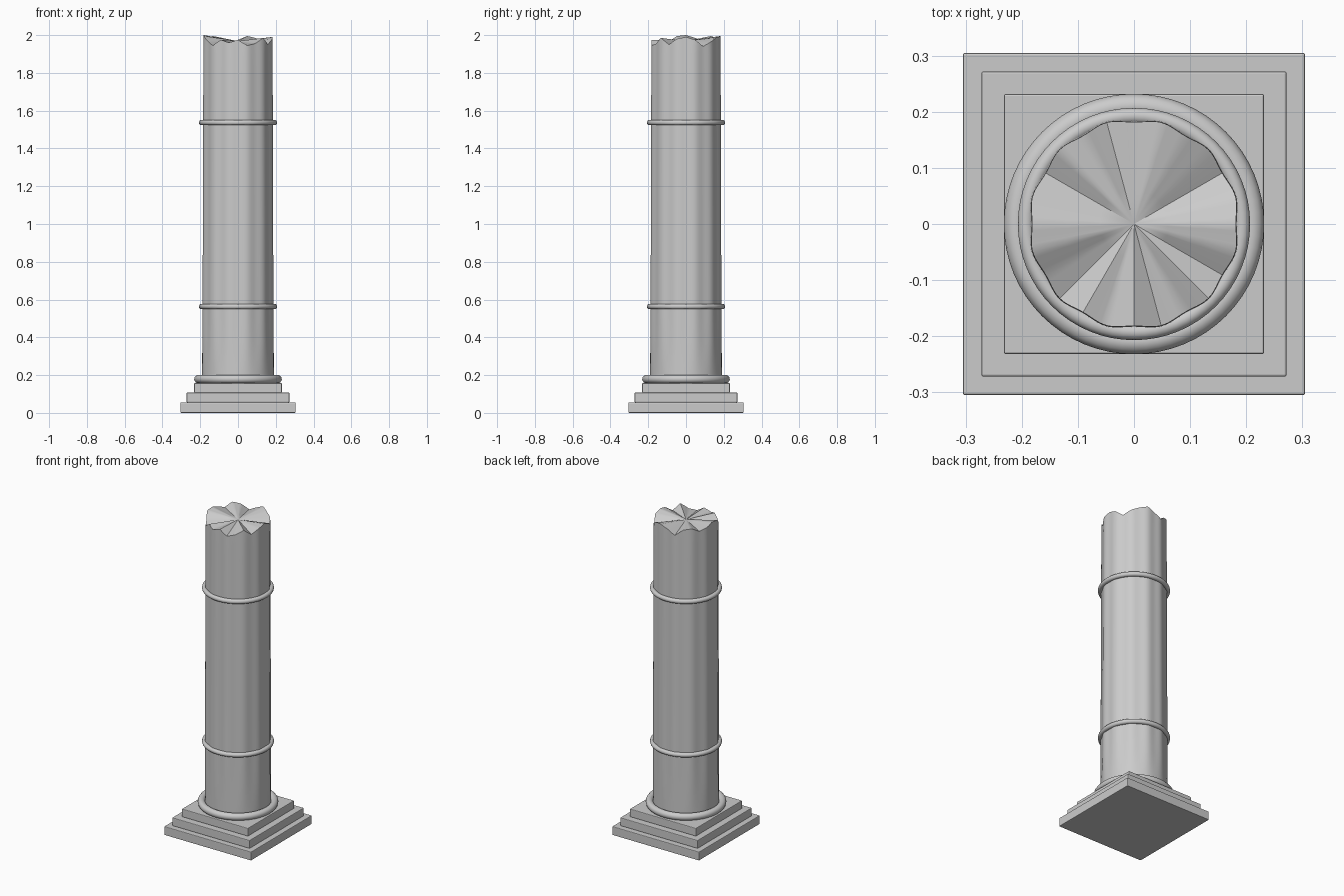
import bpy, bmesh, math

if "Cube" in bpy.data.objects:
    bpy.data.objects.remove(bpy.data.objects["Cube"])


def smooth(ob):
    bpy.ops.object.select_all(action='DESELECT')
    ob.select_set(True)
    bpy.context.view_layer.objects.active = ob
    bpy.ops.object.shade_smooth_by_angle(angle=math.radians(40))


def plinth_step(name, half, z0, z1):
    bpy.ops.mesh.primitive_cube_add(size=1, location=(0, 0, (z0 + z1) / 2))
    ob = bpy.context.object
    ob.name = name
    ob.scale = (2 * half, 2 * half, z1 - z0)
    bpy.ops.object.transform_apply(location=False, rotation=False, scale=True)
    bevel = ob.modifiers.new("soft_edges", 'BEVEL')
    bevel.width = 0.004
    bevel.segments = 2
    return ob


def ring(name, outer, tube, z):
    bpy.ops.mesh.primitive_torus_add(major_radius=outer - tube, minor_radius=tube,
                                     major_segments=64, minor_segments=14,
                                     location=(0, 0, z))
    ob = bpy.context.object
    ob.name = name
    smooth(ob)


# Stepped square plinth
plinth_step("plinth_lower", 0.305, 0.0, 0.055)
plinth_step("plinth_middle", 0.272, 0.055, 0.107)
plinth_step("plinth_upper", 0.232, 0.107, 0.158)

# Base moulding and the two shaft bands
ring("base_ring", 0.232, 0.022, 0.179)
ring("lower_band", 0.207, 0.0145, 0.563)
ring("upper_band", 0.207, 0.0145, 1.537)

# Broken rim heights, every 15 degrees starting at +x
RIM = [1.99, 1.975, 1.94, 1.965, 1.985, 1.995, 1.975, 1.95,
       1.985, 1.995, 1.97, 1.985, 2.0, 1.995, 1.965, 1.945,
       1.975, 1.96, 1.975, 1.945, 1.955, 1.985, 1.95, 1.98]
N = 96


def rim_height(i):
    t = i * len(RIM) / N
    k, f = int(t), t - int(t)
    return RIM[k % 24] * (1 - f) + RIM[(k + 1) % 24] * f


# Tapered, faintly faceted shaft: (height, radius, facet depth)
levels = [(0.158, 0.191, 0.0), (0.22, 0.191, 0.0), (0.38, 0.190, 0.003),
          (0.56, 0.189, 0.003), (1.05, 0.1875, 0.003), (1.54, 0.186, 0.003),
          (1.80, 0.185, 0.003), (1.90, 0.185, 0.003), (None, 0.1845, 0.003)]
bm = bmesh.new()
loops = []
for z, r, d in levels:
    loop = []
    for i in range(N):
        a = 2 * math.pi * i / N
        rad = r - d * math.cos(12 * a)
        h = rim_height(i) if z is None else z
        loop.append(bm.verts.new((rad * math.cos(a), rad * math.sin(a), h)))
    loops.append(loop)

# Jagged fracture surface running from the rim in to the centre
for t in (0.66, 0.33):
    loop = []
    for i in range(N):
        v = loops[len(levels) - 1][i].co
        loop.append(bm.verts.new((v.x * t, v.y * t, 1.968 + (v.z - 1.968) * t)))
    loops.append(loop)
for low, high in zip(loops, loops[1:]):
    for i in range(N):
        j = (i + 1) % N
        bm.faces.new((low[i], low[j], high[j], high[i]))
centre = bm.verts.new((0, 0, 1.968))
for i in range(N):
    bm.faces.new((loops[-1][i], loops[-1][(i + 1) % N], centre))
bm.faces.new(loops[0][::-1])
mesh = bpy.data.meshes.new("broken_shaft")
bm.to_mesh(mesh)
bm.free()
shaft = bpy.data.objects.new("broken_shaft", mesh)
bpy.context.collection.objects.link(shaft)
smooth(shaft)
